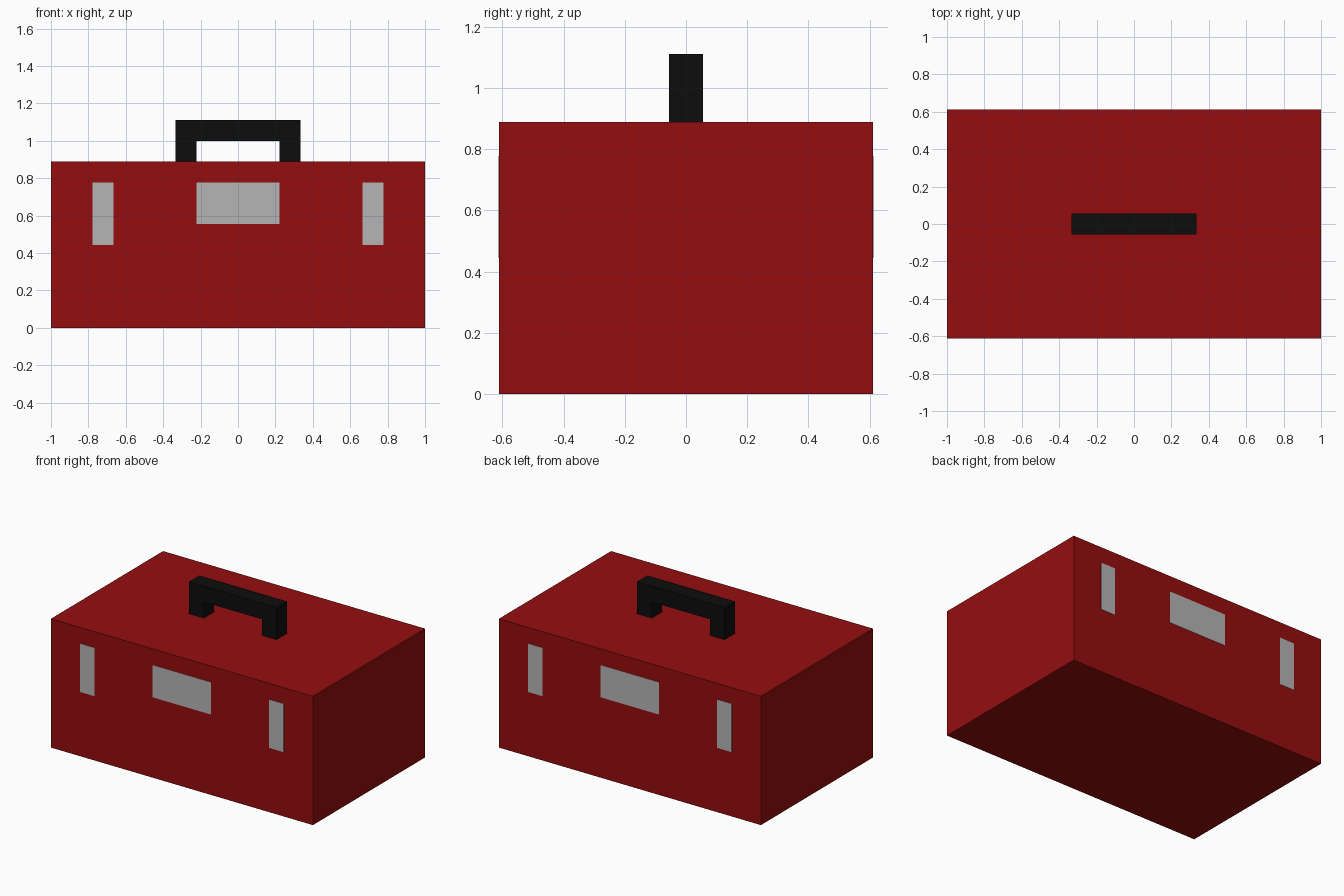
import bpy

if "Cube" in bpy.data.objects:
    bpy.data.objects.remove(bpy.data.objects["Cube"])

U = 1 / 9  # the model sits on a grid of ninths


def material(name, color):
    m = bpy.data.materials.new(name)
    m.diffuse_color = (*color, 1)
    m.use_nodes = True
    m.node_tree.nodes["Principled BSDF"].inputs["Base Color"].default_value = m.diffuse_color
    return m


RED = material("red_paint", (0.30, 0.004, 0.0045))
GREY = material("grey_metal", (0.46, 0.46, 0.46))
BLACK = material("black_grip", (0.004, 0.004, 0.004))


def extrude_profile(name, outline, y0, y1, mat):
    """Solid from an (x, z) outline, extruded along y."""
    n = len(outline)
    verts = [(x, y0, z) for x, z in outline] + [(x, y1, z) for x, z in outline]
    faces = [tuple(range(n)), tuple(range(2 * n - 1, n - 1, -1))]
    faces += [(i, i + n, (i + 1) % n + n, (i + 1) % n) for i in range(n)]
    mesh = bpy.data.meshes.new(name)
    mesh.from_pydata(verts, [], faces)
    mesh.materials.append(mat)
    mesh.update()
    obj = bpy.data.objects.new(name, mesh)
    bpy.context.collection.objects.link(obj)
    return obj


def rect(x0, x1, z0, z1):
    return [(x0, z0), (x1, z0), (x1, z1), (x0, z1)]


# Box body
DEPTH = 5.5 * U
extrude_profile("toolbox_body", rect(-1, 1, 0, 8 * U), -DEPTH, DEPTH, RED)

# U-shaped carrying handle
handle = [(-3, 8), (-2, 8), (-2, 9), (2, 9), (2, 8), (3, 8), (3, 10), (-3, 10)]
extrude_profile("handle", [(x * U, z * U) for x, z in handle],
                -0.5 * U, 0.5 * U, BLACK)

# Thin metal plates, the same on front and back
plates = {
    "lock_plate": rect(-2 * U, 2 * U, 5 * U, 7 * U),
    "left_latch": rect(-7 * U, -6 * U, 4 * U, 7 * U),
    "right_latch": rect(6 * U, 7 * U, 4 * U, 7 * U),
}
for side, s in (("front", -1), ("back", 1)):
    for part, outline in plates.items():
        y0, y1 = sorted((s * (DEPTH - 0.002), s * (DEPTH + 0.002)))
        extrude_profile(f"{side}_{part}", outline, y0, y1, GREY)
